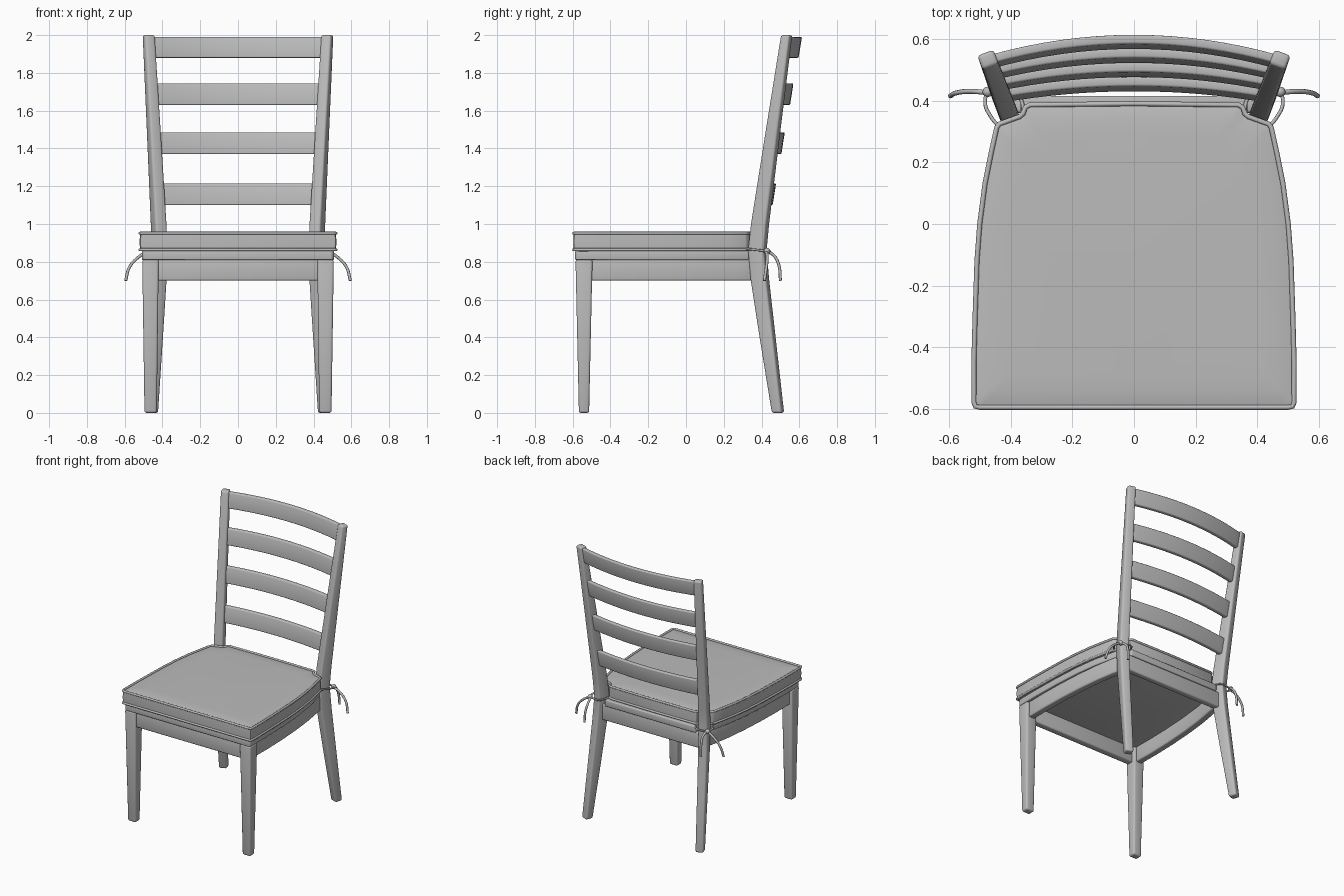
import bpy, bmesh, math
from mathutils import Vector

if "Cube" in bpy.data.objects:
    bpy.data.objects.remove(bpy.data.objects["Cube"])

GREY = bpy.data.materials.new("plain grey")
GREY.diffuse_color = (0.5, 0.5, 0.5, 1)
GREY.use_nodes = True
GREY.node_tree.nodes["Principled BSDF"].inputs["Base Color"].default_value = GREY.diffuse_color


def smooth(ob, angle=40):
    bpy.ops.object.select_all(action='DESELECT')
    bpy.context.view_layer.objects.active = ob
    ob.select_set(True)
    bpy.ops.object.shade_smooth_by_angle(angle=math.radians(angle))


def loft(name, rings, bevel=0.0, mirror=False):
    """Skin a list of equal-sized rings, cap both ends, round the sharp edges."""
    bm = bmesh.new()
    rows = [[bm.verts.new(p) for p in r] for r in rings]
    n = len(rows[0])
    for a, b in zip(rows, rows[1:]):
        for i in range(n):
            j = (i + 1) % n
            bm.faces.new((a[i], a[j], b[j], b[i]))
    bm.faces.new(rows[0][::-1])
    bm.faces.new(rows[-1])
    bmesh.ops.recalc_face_normals(bm, faces=bm.faces)
    if bevel:
        edges = [e for e in bm.edges if e.calc_face_angle(0) > 0.6]
        bmesh.ops.bevel(bm, geom=edges, offset=bevel, segments=3, profile=0.5,
                        affect='EDGES', clamp_overlap=True)
    me = bpy.data.meshes.new(name)
    bm.to_mesh(me)
    bm.free()
    me.materials.append(GREY)
    ob = bpy.data.objects.new(name, me)
    bpy.context.collection.objects.link(ob)
    smooth(ob)
    if mirror:
        m = ob.modifiers.new("mirror", 'MIRROR')
        m.use_mirror_merge = False
    return ob


def tube(name, pts, radius, cyclic=False, spline='POLY'):
    """Round cord along a path, converted to a mesh."""
    cu = bpy.data.curves.new(name, 'CURVE')
    cu.dimensions = '3D'
    cu.bevel_depth = radius
    cu.bevel_resolution = 2
    cu.use_fill_caps = True
    sp = cu.splines.new(spline)
    if spline == 'BEZIER':
        sp.bezier_points.add(len(pts) - 1)
        for b, p in zip(sp.bezier_points, pts):
            b.co = p
            b.handle_left_type = b.handle_right_type = 'AUTO'
        sp.resolution_u = 8
    else:
        sp.points.add(len(pts) - 1)
        for b, p in zip(sp.points, pts):
            b.co = (*p, 1)
    sp.use_cyclic_u = cyclic
    cu.materials.append(GREY)
    ob = bpy.data.objects.new(name, cu)
    bpy.context.collection.objects.link(ob)
    bpy.ops.object.select_all(action='DESELECT')
    bpy.context.view_layer.objects.active = ob
    ob.select_set(True)
    bpy.ops.object.convert(target='MESH')
    smooth(bpy.context.view_layer.objects.active, 60)


def rect(x0, x1, y0, y1, z):
    return [(x0, y0, z), (x1, y0, z), (x1, y1, z), (x0, y1, z)]


def mirrored(half):
    """Close a right-hand outline that starts and ends on x = 0."""
    return half + [(-x, y) for x, y in half[-2:0:-1]]


# Front legs, tapering to the floor
loft("front_leg", [rect(0.43, 0.495, -0.567, -0.513, 0),
                   rect(0.42, 0.507, -0.585, -0.495, 0.812)], 0.012, True)

# Back legs running up into the back posts: (z, y, half depth, half width)
POST = [(0, 0.487, 0.028, 0.028), (0.4, 0.432, 0.038, 0.03), (0.7, 0.392, 0.044, 0.032),
        (0.86, 0.378, 0.044, 0.032), (1.0, 0.392, 0.043, 0.032),
        (1.5, 0.462, 0.034, 0.03), (2.0, 0.533, 0.025, 0.028)]


def post_x(y):
    return 0.415 + (y - 0.378) * 0.375


rings = []
for z, y, d, w in POST:
    c = Vector((post_x(y), y, z))
    u, v = Vector((0.35, 0.937, 0)) * d, Vector((0.937, -0.35, 0)) * w
    rings.append([c - u - v, c - u + v, c + u + v, c + u - v])
loft("back_post", rings, 0.012, True)

# Four bowed back slats: (bottom, top, centre y, end y)
SLATS = [(1.10, 1.215, 0.453, 0.416), (1.37, 1.485, 0.499, 0.453),
         (1.63, 1.745, 0.545, 0.489), (1.88, 1.99, 0.590, 0.524)]
for k, (z0, z1, yc, ye) in enumerate(SLATS):
    rings = []
    hx, lean, t = post_x(ye), 0.009, 0.015
    for i in range(17):
        s = i / 8 - 1
        x, y = s * hx, yc + (ye - yc) * s * s
        rings.append([(x, y - t - lean, z0), (x, y + t - lean, z0),
                      (x, y + t + lean, z1), (x, y - t + lean, z1)])
    loft(f"back_slat_{k + 1}", rings, 0.007)

# Aprons under the seat
loft("front_apron", [rect(-0.43, 0.43, -0.57, -0.52, 0.70),
                     rect(-0.43, 0.43, -0.57, -0.52, 0.815)], 0.01)
loft("back_apron", [rect(-0.40, 0.40, 0.36, 0.405, 0.70),
                    rect(-0.40, 0.40, 0.36, 0.405, 0.815)], 0.01)
rings = []
for x, y in [(0.487, -0.51), (0.489, -0.35), (0.485, -0.18), (0.474, 0),
             (0.457, 0.16), (0.435, 0.29), (0.42, 0.36)]:
    rings.append([(x - 0.05, y, 0.70), (x, y, 0.70), (x, y, 0.815), (x - 0.05, y, 0.815)])
loft("side_apron", rings, 0.01, True)

# Wooden seat board
BOARD = mirrored([(0, -0.587), (0.495, -0.587), (0.507, -0.575), (0.508, -0.4),
                  (0.503, -0.2), (0.49, 0), (0.47, 0.15), (0.43, 0.33),
                  (0.37, 0.35), (0.365, 0.415), (0, 0.415)])
loft("seat_board", [[(x, y, z) for x, y in BOARD] for z in (0.81, 0.857)], 0.006)

# Seat cushion with a soft crown and notched back corners
CUSHION = mirrored([(0, -0.594), (0.50, -0.594), (0.514, -0.591), (0.519, -0.578),
                    (0.519, -0.45), (0.515, -0.3), (0.509, -0.12), (0.50, 0),
                    (0.483, 0.13), (0.463, 0.23), (0.445, 0.312), (0.437, 0.324),
                    (0.37, 0.348), (0.359, 0.358), (0.352, 0.378), (0.338, 0.386),
                    (0, 0.39)])


def cushion_ring(scale, z):
    return [(x * scale, -0.1 + (y + 0.1) * scale, z) for x, y in CUSHION]


loft("seat_cushion", [cushion_ring(0.97, 0.855), cushion_ring(1.0, 0.864),
                      cushion_ring(1.004, 0.905), cushion_ring(1.0, 0.948),
                      cushion_ring(0.97, 0.952), cushion_ring(0.90, 0.957),
                      cushion_ring(0.80, 0.959)])

# Piping around the cushion's edges
for part, z in (("lower", 0.864), ("upper", 0.951)):
    tube(f"{part}_piping", cushion_ring(1.0, z), 0.008, True)

# Cushion ties: cord around each post, knot and two hanging tails
for side, s in (("left", -1), ("right", 1)):
    def path(pts):
        return [(x * s, y, z) for x, y, z in pts]
    tube(f"{side}_tie_cord", path([
        (0.44, 0.318, 0.868), (0.462, 0.345, 0.866), (0.482, 0.39, 0.861),
        (0.473, 0.425, 0.857), (0.44, 0.437, 0.856), (0.395, 0.44, 0.858),
        (0.365, 0.40, 0.862), (0.358, 0.365, 0.866)]), 0.006, spline='BEZIER')
    tube(f"{side}_tie_outer_tail", path([
        (0.472, 0.425, 0.857), (0.53, 0.43, 0.822), (0.575, 0.425, 0.77),
        (0.595, 0.415, 0.70)]), 0.008, spline='BEZIER')
    tube(f"{side}_tie_back_tail", path([
        (0.468, 0.43, 0.857), (0.462, 0.468, 0.83), (0.466, 0.492, 0.78),
        (0.47, 0.50, 0.70)]), 0.008, spline='BEZIER')
    bpy.ops.mesh.primitive_uv_sphere_add(segments=12, ring_count=8, radius=0.017,
                                         location=(0.474 * s, 0.428, 0.857))
    knot = bpy.context.object
    knot.name = f"{side}_tie_knot"
    knot.data.materials.append(GREY)
    smooth(knot, 60)
